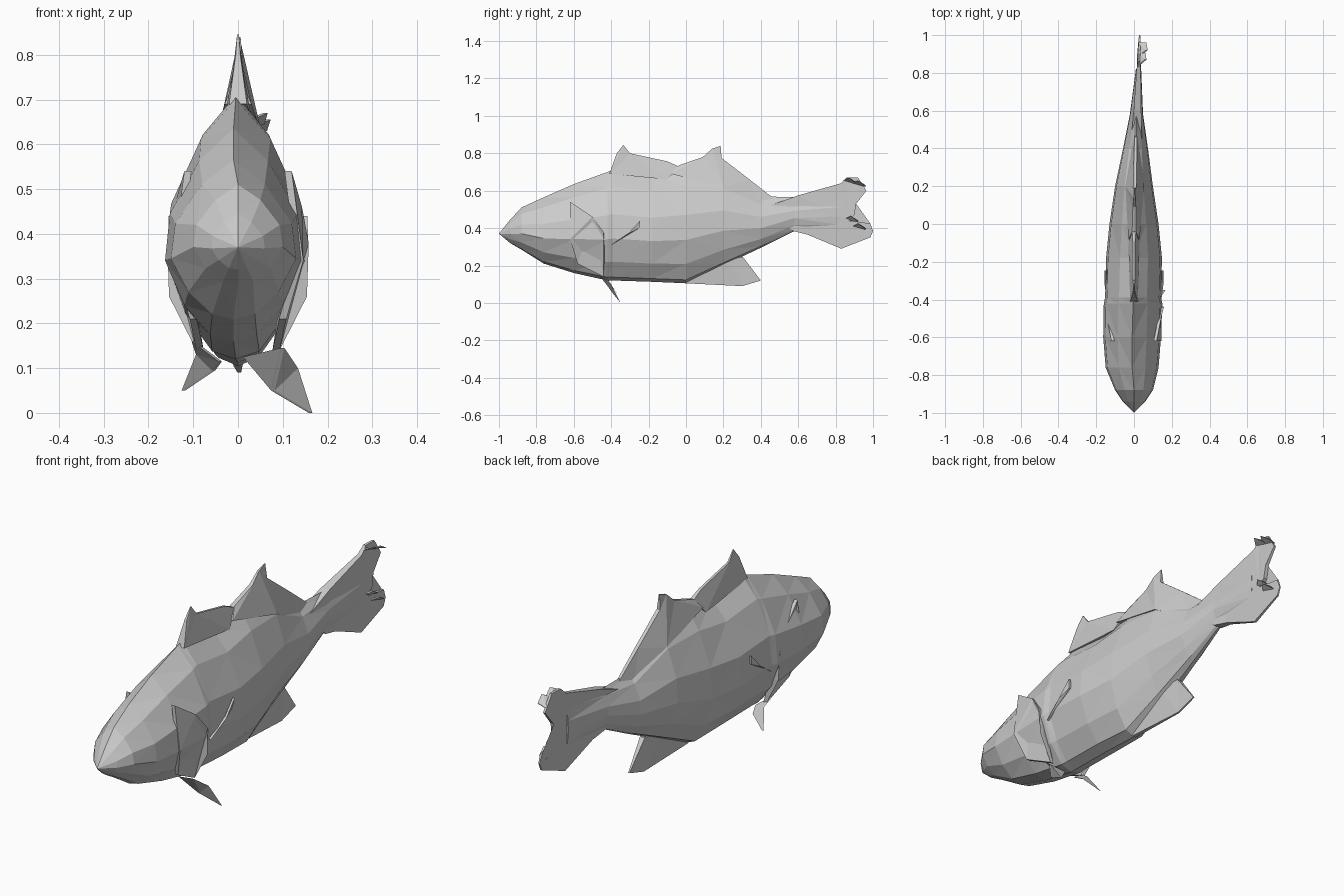
import bpy, bmesh
from mathutils import Vector


def finish(bm, name):
    bmesh.ops.triangulate(bm, faces=bm.faces[:])
    bmesh.ops.recalc_face_normals(bm, faces=bm.faces[:])
    me = bpy.data.meshes.new(name)
    bm.to_mesh(me)
    bm.free()
    ob = bpy.data.objects.new(name, me)
    bpy.context.collection.objects.link(ob)
    return ob


def slab(name, pts, offset):
    """Closed plate: outline of 3D points, thickened by +-offset[i] along x."""
    bm = bmesh.new()
    n = len(pts)
    sides = []
    for s in (1, -1):
        sides.append([bm.verts.new((p[0] + s * o, p[1], p[2])) for p, o in zip(pts, offset)])
    bm.faces.new(sides[0])
    bm.faces.new(sides[1][::-1])
    for i in range(n):
        j = (i + 1) % n
        bm.faces.new((sides[0][i], sides[1][i], sides[1][j], sides[0][j]))
    return finish(bm, name)


def mid_fin(name, outline, bend=0.0):
    """Fin on the centre plane; outline rows are (y, z, half thickness)."""
    pts = [(bend * max(0, y), y, z) for y, z, t in outline]
    return slab(name, pts, [t for y, z, t in outline])


# Body: cross-section (height fraction, width fraction) lofted along y
half = [(0.03, 0.34), (0.17, 0.72), (0.38, 1.0), (0.60, 0.93), (0.85, 0.5)]
section = [(0, 0)] + half + [(1, 0)] + [(h, -w) for h, w in reversed(half)]
stations = [  # y, bottom, top, half width, centre x
    (-0.94, 0.32, 0.445, 0.06, 0), (-0.88, 0.285, 0.51, 0.10, 0),
    (-0.76, 0.21, 0.565, 0.14, -0.01), (-0.60, 0.16, 0.635, 0.153, -0.01),
    (-0.42, 0.12, 0.70, 0.155, -0.005), (-0.39, 0.12, 0.71, 0.148, -0.005),
    (-0.18, 0.113, 0.685, 0.148, 0), (0.0, 0.105, 0.715, 0.13, 0),
    (0.20, 0.20, 0.69, 0.10, 0), (0.40, 0.295, 0.57, 0.066, 0.008),
    (0.58, 0.385, 0.565, 0.035, 0.013), (0.82, 0.38, 0.60, 0.014, 0.024)]
bm = bmesh.new()
rings = []
for y, zb, zt, w, cx in stations:
    rings.append([bm.verts.new((cx + w * f, y, zb + (zt - zb) * h)) for h, f in section])
n = len(section)
for a, b in zip(rings, rings[1:]):
    for i in range(n):
        j = (i + 1) % n
        bm.faces.new((a[i], a[j], b[j], b[i]))
snout = bm.verts.new((0, -1.0, 0.37))
for i in range(n):
    bm.faces.new((snout, rings[0][(i + 1) % n], rings[0][i]))
bm.faces.new(rings[-1])
finish(bm, "body")

# Dorsal fins, thick at the root and sharp at the rim
mid_fin("front_dorsal_fin", [
    (-0.41, 0.69, 0.02), (-0.37, 0.80, 0.005), (-0.335, 0.845, 0.002), (-0.30, 0.80, 0.005),
    (-0.10, 0.757, 0.006), (-0.04, 0.73, 0.01), (-0.10, 0.66, 0.03)])
mid_fin("rear_dorsal_fin", [
    (-0.08, 0.69, 0.03), (-0.04, 0.735, 0.01), (0.09, 0.78, 0.008), (0.14, 0.825, 0.004),
    (0.185, 0.84, 0.002), (0.19, 0.775, 0.008), (0.34, 0.66, 0.008), (0.48, 0.55, 0.006),
    (0.40, 0.50, 0.03), (0.20, 0.62, 0.05)], 0.02)

# Anal fin
mid_fin("anal_fin", [
    (-0.02, 0.13, 0.02), (0.0, 0.105, 0.01), (0.30, 0.09, 0.004), (0.40, 0.12, 0.003),
    (0.305, 0.245, 0.012), (0.20, 0.24, 0.02)], 0.01)

# Forked tail fin
mid_fin("tail_fin", [
    (0.42, 0.51, 0.03), (0.60, 0.575, 0.02), (0.83, 0.64, 0.01), (0.86, 0.67, 0.006),
    (0.92, 0.67, 0.006), (0.965, 0.60, 0.005), (0.91, 0.53, 0.008), (0.90, 0.47, 0.01),
    (0.87, 0.44, 0.01), (0.985, 0.425, 0.005), (1.0, 0.385, 0.003), (0.985, 0.35, 0.004),
    (0.83, 0.29, 0.006), (0.65, 0.365, 0.012), (0.57, 0.385, 0.02)], 0.03)

# Curled flaps along the frayed tail edge
flaps = [(0.88, 0.655, 0.035), (0.93, 0.64, 0.04), (0.89, 0.45, 0.025), (0.93, 0.41, 0.03)]
for k, (y, z, reach) in enumerate(flaps):
    x = 0.03 * y
    slab(f"tail_curl_{k + 1}", [(x, y - 0.04, z), (x + reach, y - 0.01, z + 0.015),
                                (x + reach * 0.8, y + 0.03, z - 0.01), (x, y + 0.03, z - 0.02)],
         [0.005] * 4)

# Paired parts: pelvic fins, gill covers and small pectoral fins
pelvic = {
    "right": [(0.015, -0.44, 0.125), (0.10, -0.46, 0.145), (0.13, -0.40, 0.10),
              (0.162, -0.35, 0.0), (0.078, -0.39, 0.05)],
    "left": [(-0.04, -0.44, 0.115), (-0.10, -0.46, 0.16), (-0.09, -0.42, 0.13),
             (-0.122, -0.37, 0.05), (-0.055, -0.40, 0.095)]}
gill = [(0.112, -0.62, 0.54), (0.135, -0.50, 0.46), (0.150, -0.44, 0.38), (0.146, -0.435, 0.26),
        (0.085, -0.44, 0.14), (0.10, -0.58, 0.21), (0.138, -0.62, 0.34)]
pectoral = [(0.140, -0.40, 0.31), (0.152, -0.31, 0.37), (0.150, -0.245, 0.44),
            (0.144, -0.25, 0.40)]
for side, s in (("right", 1), ("left", -1)):
    slab(side + "_pelvic_fin", pelvic[side], [0.004] * 5)
    slab(side + "_gill_cover", [(s * x, y, z) for x, y, z in gill], [0.008] * 7)
    slab(side + "_pectoral_fin", [(s * x, y, z) for x, y, z in pectoral], [0.005] * 4)
